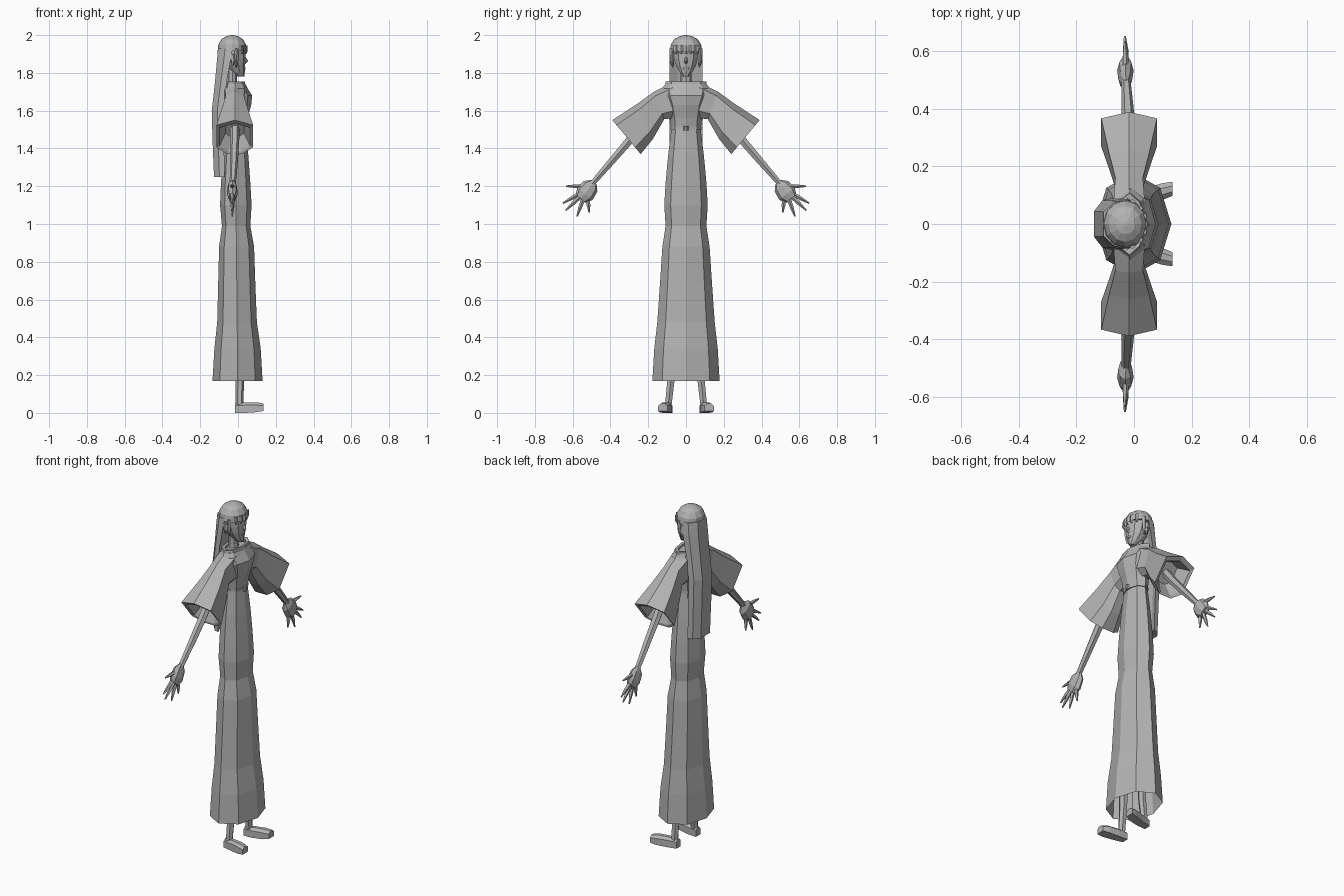
import bpy, bmesh, math
from mathutils import Vector

grey = bpy.data.materials.new("plain grey")
grey.diffuse_color = (0.45, 0.45, 0.45, 1)


def finish(name, bm):
    bmesh.ops.recalc_face_normals(bm, faces=bm.faces)
    me = bpy.data.meshes.new(name)
    bm.to_mesh(me)
    bm.free()
    me.materials.append(grey)
    ob = bpy.data.objects.new(name, me)
    bpy.context.collection.objects.link(ob)
    return ob


def loft(name, rings, start=True, end=True):
    """Skin a list of equal-length point rings."""
    bm = bmesh.new()
    vs = [[bm.verts.new(p) for p in r] for r in rings]
    n = len(vs[0])
    for a, b in zip(vs, vs[1:]):
        for i in range(n):
            j = (i + 1) % n
            bm.faces.new((a[i], a[j], b[j], b[i]))
    if start:
        bm.faces.new(vs[0])
    if end:
        bm.faces.new(vs[-1])
    return finish(name, bm)


def oval(z, x0, x1, w, n=8):
    """Level ring from x0 (back) to x1 (front), half width w."""
    c, r = (x0 + x1) / 2, (x1 - x0) / 2
    return [(c + r * math.cos(2 * math.pi * i / n), w * math.sin(2 * math.pi * i / n), z)
            for i in range(n)]


def tube(name, path, n=6, flat=1.0):
    """Tube along (x, y, z, radius) points; flat scales the thickness in x."""
    pts = [Vector(p[:3]) for p in path]
    rings = []
    for i, p in enumerate(path):
        d = (pts[min(i + 1, len(pts) - 1)] - pts[max(i - 1, 0)]).normalized()
        u = Vector((1, 0, 0))
        u = (u - d * u.dot(d)).normalized()
        v = d.cross(u)
        rings.append([pts[i] + u * p[3] * flat * math.cos(2 * math.pi * k / n)
                      + v * p[3] * math.sin(2 * math.pi * k / n) for k in range(n)])
    return loft(name, rings)


# long skirt, open at the hem
loft("skirt", [oval(*r) for r in [
    (0.17, -0.135, 0.13, 0.178), (0.34, -0.125, 0.12, 0.168), (0.48, -0.11, 0.10, 0.152),
    (0.68, -0.105, 0.092, 0.138), (0.88, -0.10, 0.085, 0.125), (0.99, -0.085, 0.065, 0.108),
    (1.10, -0.095, 0.072, 0.115), (1.22, -0.09, 0.065, 0.108), (1.36, -0.08, 0.055, 0.095),
    (1.50, -0.065, 0.04, 0.078)]], start=False)

# bodice and collar
loft("bodice", [oval(*r) for r in [
    (1.50, -0.065, 0.04, 0.078), (1.56, -0.07, 0.05, 0.085), (1.63, -0.08, 0.07, 0.10),
    (1.68, -0.08, 0.075, 0.12), (1.72, -0.075, 0.05, 0.125), (1.74, -0.07, 0.04, 0.11)]])
loft("collar", [oval(*r) for r in [
    (1.72, -0.07, 0.042, 0.112), (1.755, -0.068, 0.035, 0.108), (1.752, -0.055, 0.022, 0.085),
    (1.73, -0.05, 0.02, 0.08)]])

# belt with a knot
loft("belt", [oval(1.50, -0.07, 0.046, 0.083), oval(1.515, -0.07, 0.046, 0.083)])
loft("belt_knot", [oval(1.495, 0.035, 0.056, 0.012), oval(1.52, 0.035, 0.056, 0.012)])

# neck and head
loft("neck", [oval(1.70, -0.06, 0.005, 0.038), oval(1.76, -0.055, -0.005, 0.03),
              oval(1.85, -0.055, -0.005, 0.03)])
loft("head", [oval(*r, 10) for r in [
    (1.78, 0.0, 0.033, 0.014), (1.805, -0.04, 0.036, 0.035), (1.84, -0.07, 0.038, 0.056),
    (1.88, -0.085, 0.040, 0.067), (1.93, -0.09, 0.040, 0.07)]])
tube("nose", [(0.03, 0, 1.89, 0.006), (0.046, 0, 1.862, 0.009), (0.034, 0, 1.852, 0.007)], 4)
loft("lips", [oval(1.818, 0.02, 0.040, 0.014), oval(1.828, 0.02, 0.041, 0.014)])

# hair: rounded cap, fringe, long fall down the back
loft("hair_cap", [oval(*r, 12) for r in [
    (1.915, -0.108, 0.046, 0.085), (1.95, -0.104, 0.042, 0.080),
    (1.978, -0.088, 0.026, 0.062), (1.993, -0.064, 0.004, 0.036), (2.0, -0.036, -0.024, 0.008)]])


def fall(z, xo, xi, w):
    m = (xo + xi) / 2
    half = [(xi, w), (m, w * 0.93), (xo, w * 0.5)]
    return ([(x, y, z) for x, y in half] + [(x, -y, z) for x, y in half[::-1]]
            + [(xi - 0.018, -w * 0.5, z), (xi - 0.018, w * 0.5, z)])


loft("hair_back", [fall(*r) for r in [
    (1.25, -0.127, -0.07, 0.085), (1.45, -0.135, -0.075, 0.088), (1.60, -0.139, -0.08, 0.089),
    (1.75, -0.122, -0.06, 0.088), (1.86, -0.112, -0.04, 0.088), (1.93, -0.106, -0.03, 0.083)]])

SLEEVE = [(1, 0), (0.7, 1), (-0.6, 1), (-1, 0.4), (-1, -0.4), (-0.6, -1), (0.7, -1)]


def sleeve_ring(s, top, bot, w, k=1.0):
    (ty, tz), (by, bz) = top, bot
    cy, cz, uy, uz = (ty + by) / 2, (tz + bz) / 2, (ty - by) / 2, (tz - bz) / 2
    return [(-0.017 + q * w * k, s * (cy + uy * p * k), cz + uz * p * k) for p, q in SLEEVE]


for s, side in ((1, "left"), (-1, "right")):
    # bell sleeve
    rings = [((0.07, 1.75), (0.07, 1.56), 0.055), ((0.17, 1.70), (0.115, 1.555), 0.048),
             ((0.26, 1.635), (0.175, 1.45), 0.07), ((0.39, 1.55), (0.24, 1.37), 0.097)]
    loft("sleeve_" + side, [sleeve_ring(s, *r) for r in rings]
         + [sleeve_ring(s, (0.375, 1.54), (0.235, 1.375), 0.09, 0.9),
            sleeve_ring(s, (0.31, 1.58), (0.20, 1.44), 0.07, 0.7)])
    # arm
    tube("arm_" + side, [(-0.015, s * 0.20, 1.57, 0.026), (-0.018, s * 0.31, 1.43, 0.024),
                         (-0.022, s * 0.40, 1.325, 0.021), (-0.028, s * 0.50, 1.21, 0.016)])
    # palm
    tube("palm_" + side, [(-0.028, s * 0.487, 1.222, 0.018), (-0.03, s * 0.505, 1.20, 0.045),
                          (-0.03, s * 0.535, 1.16, 0.052), (-0.03, s * 0.557, 1.135, 0.035)], 8, 0.55)
    # fingers and thumb
    for i, (y0, z0, y1, z1) in enumerate([
            (0.54, 1.20, 0.635, 1.20), (0.565, 1.16, 0.652, 1.11), (0.56, 1.145, 0.637, 1.072),
            (0.545, 1.13, 0.577, 1.04), (0.52, 1.135, 0.512, 1.06)]):
        tube(f"finger_{i}_{side}", [
            (-0.03, s * y0, z0, 0.012), (-0.03, s * (y0 + y1) / 2, (z0 + z1) / 2, 0.010),
            (-0.032, s * y1, z1, 0.004)], 5)
    # ear and side lock
    tube("ear_" + side, [(-0.03, s * 0.07, 1.84, 0.006), (-0.025, s * 0.076, 1.865, 0.013),
                         (-0.03, s * 0.076, 1.90, 0.012)], 5)
    tube("side_lock_" + side, [(-0.005, s * 0.075, 1.93, 0.013), (-0.008, s * 0.074, 1.865, 0.010),
                               (-0.01, s * 0.07, 1.83, 0.003)], 4)
    # leg
    tube("leg_" + side, [(0.005, s * 0.07, 0.60, 0.035), (0.01, s * 0.08, 0.17, 0.022),
                         (0.008, s * 0.095, 0.03, 0.02)])
    # foot, turned slightly outwards
    foot = []
    for x, yi, yo, z0, z1 in [(-0.015, 0.072, 0.112, 0.0, 0.05), (0.04, 0.075, 0.125, 0.0, 0.055),
                              (0.10, 0.084, 0.142, 0.004, 0.056), (0.134, 0.098, 0.147, 0.01, 0.05)]:
        foot.append([(x, s * yi, z0), (x, s * yo, z0), (x, s * yo, z1 * 0.75),
                     (x, s * (yo * 0.7 + yi * 0.3), z1), (x, s * (yo * 0.3 + yi * 0.7), z1),
                     (x, s * yi, z1 * 0.75)])
    loft("foot_" + side, foot)

# fringe locks
for y in (-0.054, -0.027, 0, 0.027, 0.054):
    x = -0.031 + 0.077 * math.sqrt(1 - (y / 0.085) ** 2)
    tube(f"fringe_{y:.3f}", [(x - 0.004, y, 1.945, 0.014), (x - 0.002, y, 1.915, 0.013),
                             (x - 0.006, y, 1.90, 0.006)], 4, 0.5)
